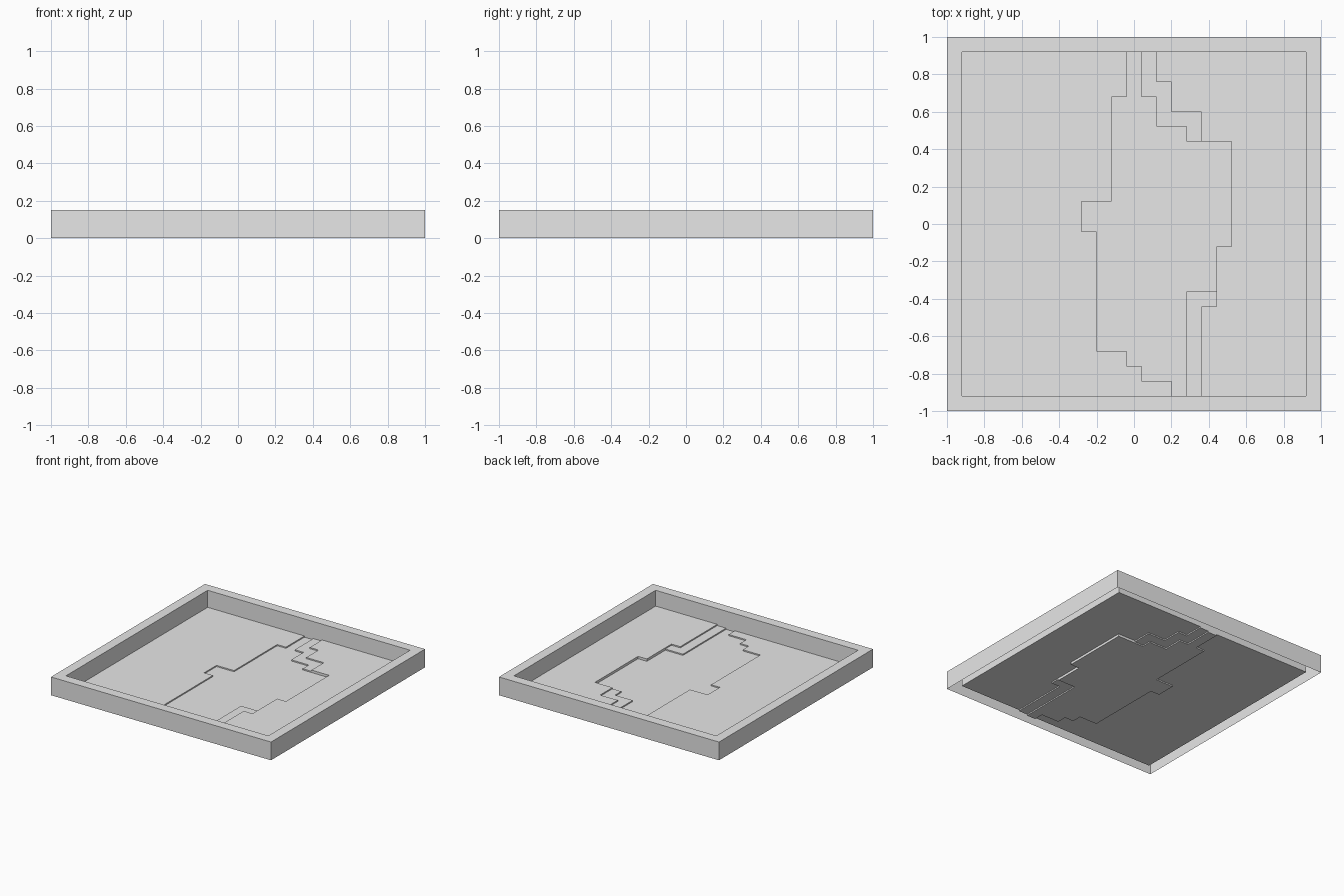
import bpy
import bmesh

default = bpy.data.objects.get("Cube")
if default:
    bpy.data.objects.remove(default, do_unlink=True)

CELL = 0.08          # the tray is laid out on a square grid
COUNT = 25
RIM = 0.15
STEP = 0.01

# Edges of the floor terraces: (from this y onward, edge x)
WEST_BANK = [(-1, .2), (-.84, .04), (-.76, -.04), (-.68, -.2),
             (-.04, -.28), (.12, -.12), (.68, -.04)]
EAST_BANK = [(-1, .28), (-.36, .44), (-.12, .52), (.44, .28),
             (.52, .12), (.68, .04)]
EAST_LEDGE = [(-1, .36), (-.44, .44), (-.12, .52), (.44, .36),
              (.6, .2), (.76, .12)]

grey = bpy.data.materials.new("plain grey")
grey.use_nodes = True
grey.diffuse_color = (0.8, 0.8, 0.8, 1)
grey.node_tree.nodes["Principled BSDF"].inputs["Base Color"].default_value = (0.8, 0.8, 0.8, 1)


def edge_at(steps, y):
    return [x for start, x in steps if start < y][-1]


def is_rim(i, j):
    return i in (0, COUNT - 1) or j in (0, COUNT - 1)


def height(i, j):
    """Top of a grid cell; outside the tray it is the ground."""
    if not (0 <= i < COUNT and 0 <= j < COUNT):
        return 0
    if is_rim(i, j):
        return RIM
    x = (i + 0.5) * CELL - 1
    y = (j + 0.5) * CELL - 1
    if x < edge_at(WEST_BANK, y):
        return STEP
    if x < edge_at(EAST_BANK, y):
        return 0
    return STEP if x < edge_at(EAST_LEDGE, y) else 2 * STEP


def build_part(name, belongs):
    """Open-bottomed stepped sheet made of the chosen cells."""
    bm = bmesh.new()

    def face(points):
        bm.faces.new([bm.verts.new(p) for p in points])

    for i in range(COUNT):
        for j in range(COUNT):
            if not belongs(i, j):
                continue
            top = height(i, j)
            x, y = i * CELL - 1, j * CELL - 1
            corners = [(x, y), (x + CELL, y), (x + CELL, y + CELL), (x, y + CELL)]
            face([(*c, top) for c in corners])
            # Drop a wall wherever the neighbour is lower
            for k, (di, dj) in enumerate([(0, -1), (1, 0), (0, 1), (-1, 0)]):
                low = height(i + di, j + dj)
                if low < top:
                    a, b = corners[k], corners[(k + 1) % 4]
                    face([(*a, low), (*b, low), (*b, top), (*a, top)])
    bmesh.ops.remove_doubles(bm, verts=bm.verts, dist=0.0005)
    mesh = bpy.data.meshes.new(name)
    bm.to_mesh(mesh)
    bm.free()
    mesh.materials.append(grey)
    obj = bpy.data.objects.new(name, mesh)
    bpy.context.collection.objects.link(obj)
    return obj


# Raised border and terraced floor with a sunken channel
build_part("tray_rim", is_rim)
build_part("terraced_floor", lambda i, j: not is_rim(i, j))
